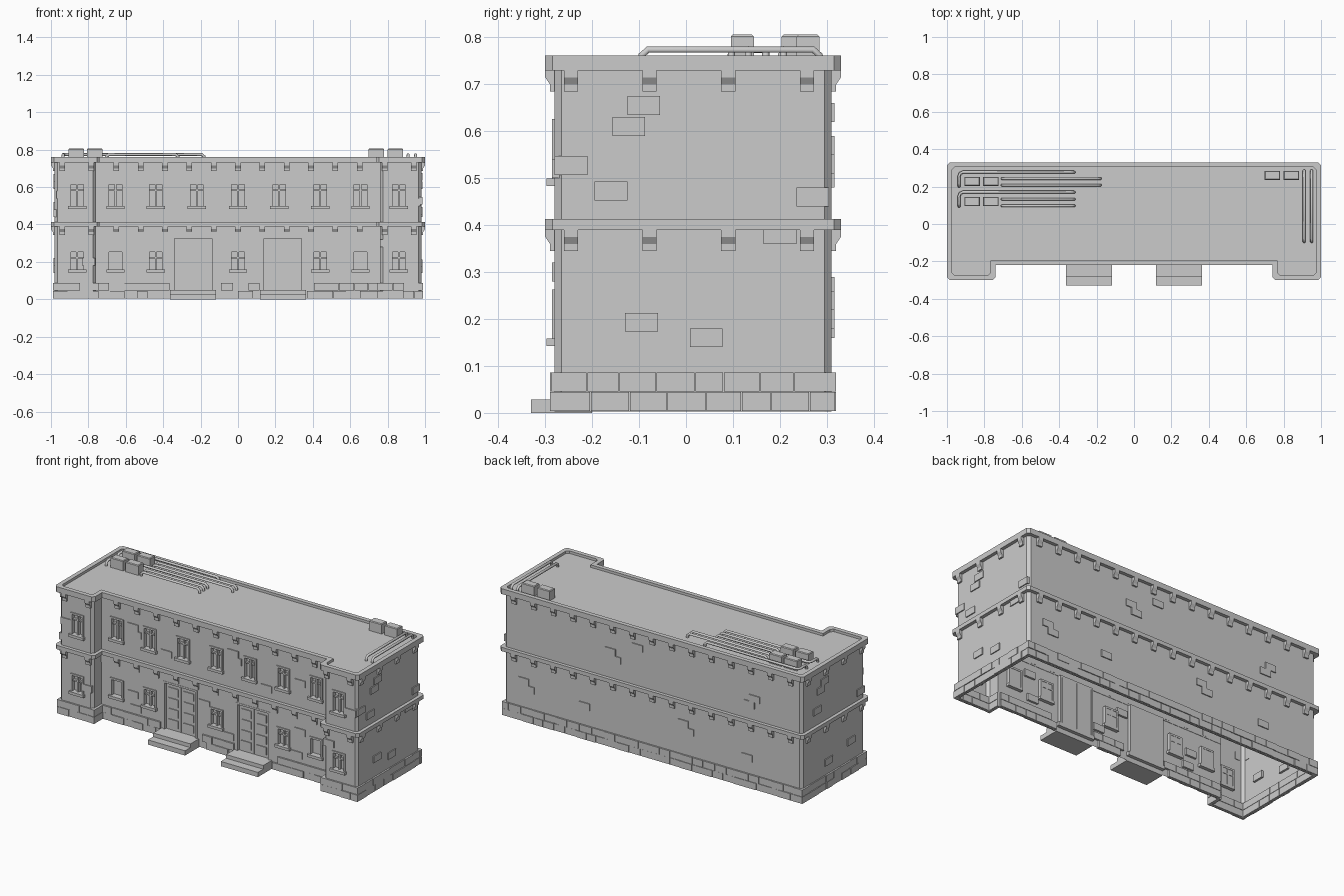
import bpy, bmesh, random
from mathutils import Vector

if "Cube" in bpy.data.objects:
    bpy.data.objects.remove(bpy.data.objects["Cube"])

random.seed(4)

# Wall planes: u runs along the wall, d points outwards
WALLS = {
    "main": lambda u, d: (u, -0.20 - d),
    "wing": lambda u, d: (u, -0.28 - d),
    "back": lambda u, d: (u, 0.31 + d),
    "right": lambda u, d: (0.98 + d, u),
    "left": lambda u, d: (-0.98 - d, u),
}


def finish(name, bm):
    bmesh.ops.recalc_face_normals(bm, faces=bm.faces)
    me = bpy.data.meshes.new(name)
    bm.to_mesh(me)
    bm.free()
    ob = bpy.data.objects.new(name, me)
    bpy.context.collection.objects.link(ob)
    return ob


def prism(bm, wall, u, w, profile):
    """Extrude a (d, z) profile along a wall, centred on u."""
    f = WALLS[wall]
    a, b = ([bm.verts.new((*f(u + s * w / 2, d), z)) for d, z in profile] for s in (-1, 1))
    n = len(profile)
    bm.faces.new(a)
    bm.faces.new(b[::-1])
    for i in range(n):
        bm.faces.new((a[i], b[i], b[(i + 1) % n], a[(i + 1) % n]))


def block(bm, wall, u, w, z0, z1, d0, d1):
    prism(bm, wall, u, w, [(d0, z0), (d1, z0), (d1, z1), (d0, z1)])


def outline(o, c=0.015):
    """Footprint of the building grown by o, with chamfered outer corners."""
    pts = [(-0.98 - o, -0.28 - o), (-0.76 + o, -0.28 - o), (-0.76 + o, -0.20 - o),
           (0.76 - o, -0.20 - o), (0.76 - o, -0.28 - o), (0.98 + o, -0.28 - o),
           (0.98 + o, 0.31 + o), (-0.98 - o, 0.31 + o)]
    out = []
    for i, p in enumerate(pts):
        if i in (2, 3):
            out.append(p)
            continue
        p = Vector(p)
        for q in (pts[i - 1], pts[(i + 1) % 8]):
            out.append(tuple(p + (Vector(q) - p).normalized() * c))
    return out


def loft(name, profile, cap_start=False, cap_end=False):
    """Sweep an (offset, z) profile round the footprint."""
    bm = bmesh.new()
    rings = [[bm.verts.new((x, y, z)) for x, y in outline(o)] for o, z in profile]
    for a, b in zip(rings, rings[1:]):
        for i in range(len(a)):
            j = (i + 1) % len(a)
            bm.faces.new((a[i], a[j], b[j], b[i]))
    if cap_start:
        bm.faces.new(rings[0][::-1])
    if cap_end:
        bm.faces.new(rings[-1])
    return finish(name, bm)


# Openings: wall, centre, bottom, top, has glazing bars
XS = [-0.86, -0.655, -0.44, -0.22, 0, 0.22, 0.44, 0.655, 0.86]
windows = []
for x in XS:
    wall = "wing" if abs(x) > 0.8 else "main"
    windows.append((wall, x, 0.497, 0.625, True))
    if abs(x) != 0.22:
        windows.append((wall, x, 0.157, 0.262, x not in (-0.655, 0.655)))
DOORS = (-0.24, 0.24)
WW = 0.085

# Walls with recessed windows and doors, open underneath
walls = loft("walls", [(0, 0.003), (0, 0.745)], True, True)
bm = bmesh.new()
for wall, x, z0, z1, bars in windows:
    block(bm, wall, x, WW, z0, z1, -0.018, 0.05)
for x in DOORS:
    block(bm, "main", x, 0.22, 0.05, 0.334, -0.018, 0.05)
cutter = finish("opening_cutter", bm)
cutter.hide_render = True
mod = walls.modifiers.new("openings", "BOOLEAN")
mod.object, mod.operation, mod.solver = cutter, "DIFFERENCE", "EXACT"
bpy.context.view_layer.objects.active = walls
bpy.ops.object.modifier_apply(modifier=mod.name)
bpy.data.objects.remove(cutter)
bm = bmesh.new()
bm.from_mesh(walls.data)
caps = [f for f in bm.faces if all(v.co.z < 0.004 for v in f.verts) or all(v.co.z > 0.744 for v in f.verts)]
bmesh.ops.delete(bm, geom=caps, context="FACES")
bm.to_mesh(walls.data)
bm.free()

# Cornices and roof
loft("middle_cornice", [(0, 0.39), (0.02, 0.39), (0.02, 0.413), (0, 0.413)])
loft("roof_and_cornice", [(0, 0.73), (0.02, 0.73), (0.02, 0.762), (-0.006, 0.762), (-0.006, 0.747)], cap_end=True)

# Brackets below both cornices
bm = bmesh.new()
for top in (0.39, 0.73):
    prof = [(-0.003, top), (0.02, top), (0.02, top - 0.015), (0.01, top - 0.03), (0.01, top - 0.045), (-0.003, top - 0.045)]
    for i in range(-5, 6):
        prism(bm, "main", i * 0.13, 0.03, prof)
    for i in range(-7, 8):
        prism(bm, "back", i * 0.13, 0.03, prof)
    for x in (-0.94, -0.785, 0.785, 0.94):
        prism(bm, "wing", x, 0.03, prof)
    for y in (-0.245, -0.078, 0.09, 0.258):
        prism(bm, "right", y, 0.03, prof)
        prism(bm, "left", y, 0.03, prof)
finish("cornice_brackets", bm)

# Shallow band over the entrance floor
bm = bmesh.new()
block(bm, "main", 0, 1.52, 0.336, 0.39, -0.002, 0.004)
finish("entrance_band", bm)

# Window frames, glazing bars and sills
bm = bmesh.new()
for wall, x, z0, z1, bars in windows:
    for s in (-1, 1):
        block(bm, wall, x + s * (WW / 2 - 0.004), 0.01, z0, z1, -0.02, 0.006)
    block(bm, wall, x, WW + 0.002, z1 - 0.01, z1 + 0.001, -0.02, 0.006)
    block(bm, wall, x, 0.098, z0 - 0.014, z0 + 0.002, -0.02, 0.017)
    if bars:
        block(bm, wall, x, 0.01, z0, z1, -0.02, -0.002)
        block(bm, wall, x, WW, z1 - 0.045, z1 - 0.037, -0.02, -0.004)
finish("window_frames", bm)

# Double doors with raised panels
bm = bmesh.new()
for x in DOORS:
    for s in (-1, 1):
        block(bm, "main", x + s * 0.106, 0.012, 0.05, 0.334, -0.02, 0.004)
        block(bm, "main", x + s * 0.05, 0.097, 0.05, 0.325, -0.02, -0.010)
        for k in range(4):
            z = 0.068 + k * 0.063
            block(bm, "main", x + s * 0.05, 0.065, z, z + 0.045, -0.012, -0.005)
    block(bm, "main", x, 0.22, 0.324, 0.335, -0.02, 0.004)
finish("doors", bm)

# Entrance steps
bm = bmesh.new()
for x in DOORS:
    block(bm, "main", x, 0.245, 0, 0.028, 0, 0.13)
    block(bm, "main", x, 0.245, 0.028, 0.05, -0.02, 0.08)
finish("entrance_steps", bm)

# Stone base in two courses
bm = bmesh.new()
for wall, a, b in (("main", -0.75, 0.75), ("wing", -0.99, -0.75), ("wing", 0.75, 0.99),
                   ("back", -0.99, 0.99), ("right", -0.275, 0.305), ("left", -0.275, 0.305)):
    for z0, z1 in ((0.004, 0.044), (0.046, 0.086)):
        u = a
        while u < b - 0.001:
            e = u + random.uniform(0.06, 0.085)
            if b - e < 0.04:
                e = b
            at_door = wall == "main" and any(u < x + 0.12 and e > x - 0.12 for x in DOORS)
            if not at_door:
                block(bm, wall, (u + e) / 2, e - u - 0.002, z0, z1, -0.012, random.choice((0.007, 0.01, 0.01)))
            u = e
# returns of the two wings
for s in (-1, 1):
    for z in (0.004, 0.046):
        block(bm, "wing", s * 0.755, 0.02, z, z + 0.04, -0.08, 0.009)
finish("base_stones", bm)

# Scattered bricks standing out of the walls
BRICKS = {
    "right": [(-0.09, 0.655), (-0.122, 0.61), (-0.245, 0.527), (-0.16, 0.473), (0.27, 0.46),
              (0.2, 0.38), (-0.095, 0.193), (0.043, 0.16)],
    "left": [(0.1, 0.65), (0.135, 0.61), (-0.24, 0.46), (0.17, 0.5), (-0.15, 0.2), (0.06, 0.16)],
    "back": [(0.28, 0.57), (0.245, 0.53), (0.85, 0.24), (0.815, 0.2), (-0.2, 0.27), (-0.235, 0.23),
             (-0.67, 0.54), (-0.635, 0.5), (0.1, 0.64), (-0.62, 0.18), (0.45, 0.2)],
    "main": [(-0.55, 0.6), (-0.53, 0.56), (-0.33, 0.5), (0.11, 0.62), (0.13, 0.58), (0.33, 0.47),
             (0.55, 0.56), (-0.55, 0.2), (-0.53, 0.12), (-0.08, 0.27), (0.08, 0.12), (0.55, 0.27), (0.53, 0.13)],
    "wing": [(-0.935, 0.56), (0.94, 0.52), (0.795, 0.3), (-0.80, 0.2)],
}
bm = bmesh.new()
for wall, spots in BRICKS.items():
    for u, z in spots:
        block(bm, wall, u, 0.07, z - 0.02, z + 0.02, -0.012, 0.006)
finish("loose_bricks", bm)

# Rooftop ventilation boxes
bm = bmesh.new()
for x, y in ((-0.865, 0.228), (-0.765, 0.228), (-0.865, 0.12), (-0.765, 0.12), (0.74, 0.26), (0.842, 0.26)):
    geo = bmesh.ops.create_cube(bm, size=1)
    for v in geo["verts"]:
        v.co = (x + v.co.x * 0.083, y + v.co.y * 0.049, 0.776 + v.co.z * 0.06)
    top = [e for e in bm.edges if all(w in geo["verts"] for w in e.verts) and all(w.co.z > 0.8 for w in e.verts)]
    bmesh.ops.bevel(bm, geom=top, offset=0.004, segments=1, affect="EDGES")
finish("roof_vents", bm)

# Rooftop pipes, both ends turning down into the roof
paths = [[(x0, y), (x1, y)] for x0, x1, y in ((-0.705, -0.18, 0.243), (-0.705, -0.18, 0.208),
                                              (-0.705, -0.32, 0.133), (-0.705, -0.32, 0.097))]
paths += [[(-0.935, y - 0.075), (-0.935, y - 0.02), (-0.929, y - 0.006), (-0.915, y), (-0.32, y)] for y in (0.277, 0.17)]
paths += [[(x, -0.095), (x, 0.285)] for x in (0.91, 0.95)]
cu = bpy.data.curves.new("roof_pipes", "CURVE")
cu.dimensions, cu.bevel_depth, cu.bevel_resolution, cu.use_fill_caps = "3D", 0.008, 1, True
for path in paths:
    p = [Vector((x, y, 0.774)) for x, y in path]
    a, b = (p[1] - p[0]).normalized() * 0.014, (p[-2] - p[-1]).normalized() * 0.014
    low = Vector((0, 0, -0.012))
    pts = [p[0] + 2 * low, p[0] + low, p[0] + a] + p[1:-1] + [p[-1] + b, p[-1] + low, p[-1] + 2 * low]
    sp = cu.splines.new("POLY")
    sp.points.add(len(pts) - 1)
    for q, v in zip(sp.points, pts):
        q.co = (*v, 1)
bpy.context.collection.objects.link(bpy.data.objects.new("roof_pipes", cu))
